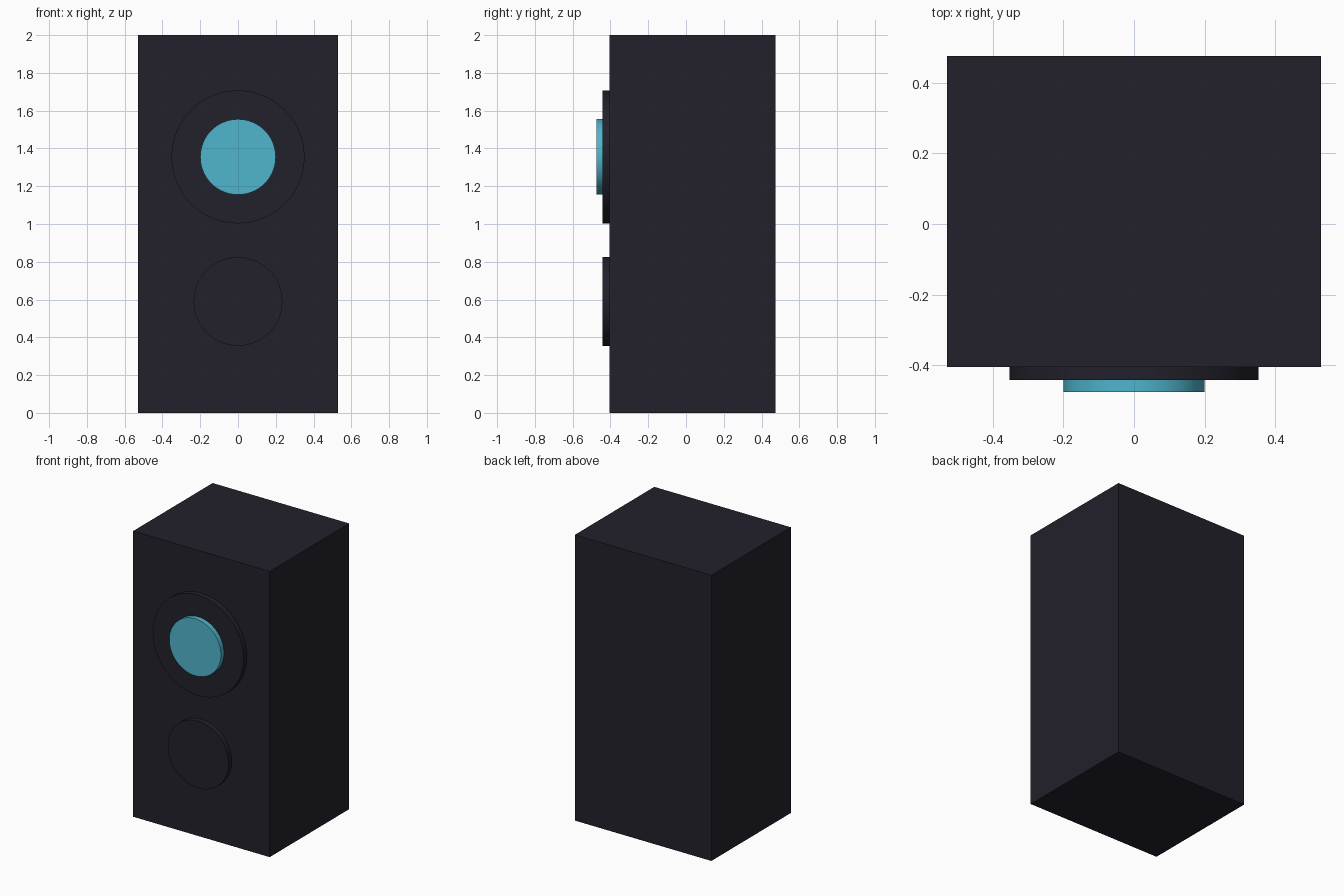
import bpy
import math

if "Cube" in bpy.data.objects:
    bpy.data.objects.remove(bpy.data.objects["Cube"])


def material(name, rgb):
    m = bpy.data.materials.new(name)
    m.diffuse_color = (*rgb, 1)
    m.use_nodes = True
    m.node_tree.nodes["Principled BSDF"].inputs["Base Color"].default_value = m.diffuse_color
    return m


charcoal = material("charcoal", (0.016, 0.015, 0.024))
cyan = material("cyan", (0.08, 0.46, 0.61))

FRONT = -0.405  # front face of the cabinet
BACK = 0.475


def disc(name, radius, z, y_front, y_back, mat):
    """Round plate facing the front."""
    bpy.ops.mesh.primitive_cylinder_add(
        vertices=64, radius=radius, depth=y_back - y_front,
        location=(0, (y_front + y_back) / 2, z), rotation=(math.pi / 2, 0, 0))
    ob = bpy.context.object
    ob.name = name
    ob.data.materials.append(mat)
    bpy.ops.object.shade_smooth_by_angle(angle=math.radians(30))


# Cabinet
bpy.ops.mesh.primitive_cube_add(size=1, location=(0, (FRONT + BACK) / 2, 1))
cabinet = bpy.context.object
cabinet.name = "cabinet"
cabinet.scale = (1.058, BACK - FRONT, 2)
bpy.ops.object.transform_apply(location=False, rotation=False, scale=True)
cabinet.data.materials.append(charcoal)

# Large driver with its coloured cone, and the small driver below
disc("large_driver", 0.352, 1.355, -0.441, FRONT + 0.02, charcoal)
disc("driver_cone", 0.2, 1.355, -0.475, -0.43, cyan)
disc("small_driver", 0.235, 0.59, -0.441, FRONT + 0.02, charcoal)
